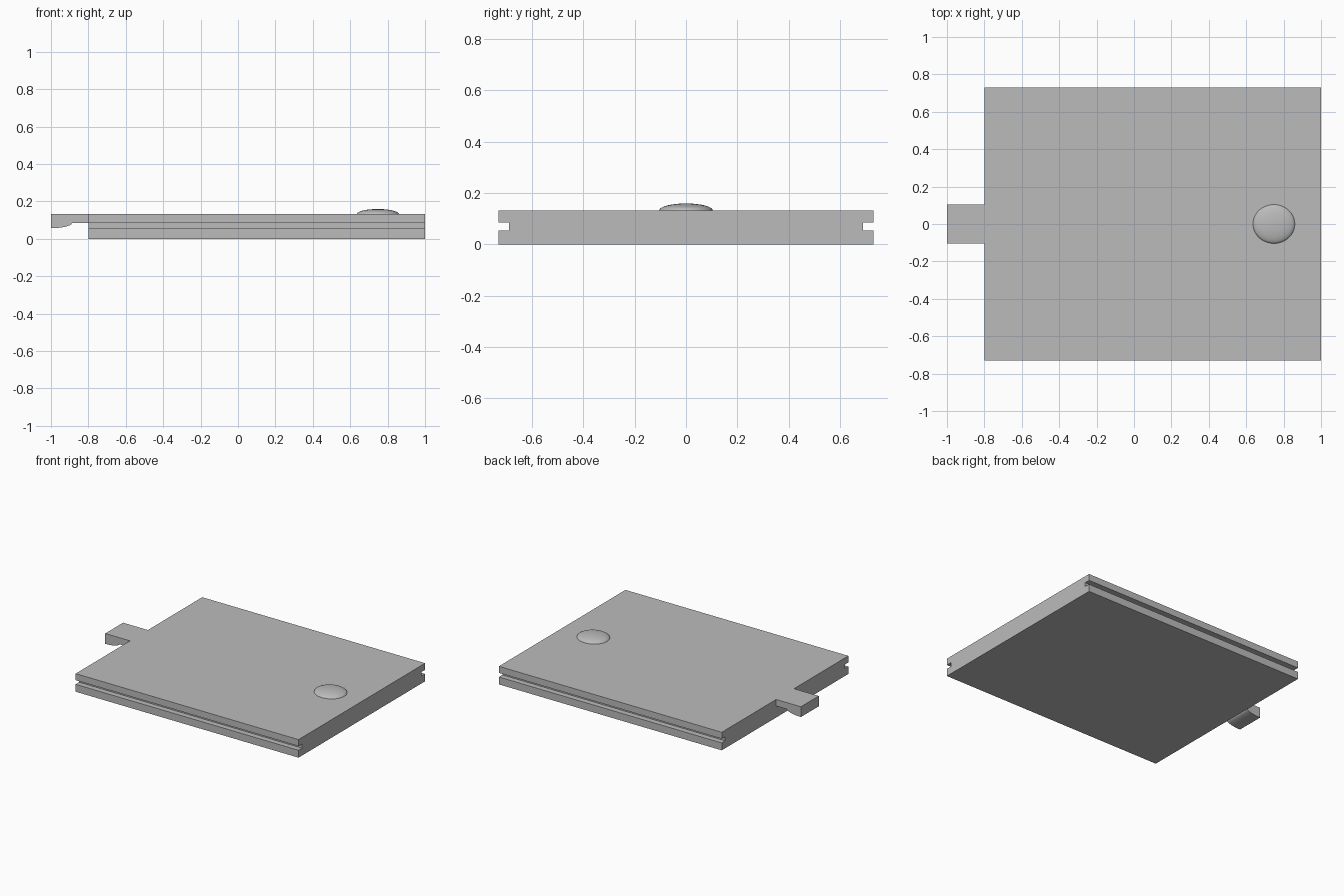
import bpy
import bmesh
import math

cube = bpy.data.objects.get("Cube")
if cube:
    bpy.data.objects.remove(cube, do_unlink=True)

TOP = 0.132          # upper face of the panel
GROOVE_LOW, GROOVE_HIGH = 0.054, 0.084
HALF_DEPTH = 0.73
GROOVE_FLOOR = 0.69
BUMP_RADIUS, BUMP_HEIGHT = 0.112, 0.027

grey = bpy.data.materials.new("plain grey")
grey.use_nodes = True
colour = (0.5, 0.5, 0.5, 1)
grey.diffuse_color = colour
grey.node_tree.nodes["Principled BSDF"].inputs["Base Color"].default_value = colour


def finish(name, bm):
    bmesh.ops.recalc_face_normals(bm, faces=bm.faces)
    mesh = bpy.data.meshes.new(name)
    bm.to_mesh(mesh)
    bm.free()
    mesh.materials.append(grey)
    obj = bpy.data.objects.new(name, mesh)
    bpy.context.collection.objects.link(obj)
    return obj


def extrude_profile(name, points, offset):
    bm = bmesh.new()
    face = bm.faces.new([bm.verts.new(p) for p in points])
    result = bmesh.ops.extrude_face_region(bm, geom=[face], use_keep_orig=True)
    moved = [v for v in result["geom"] if isinstance(v, bmesh.types.BMVert)]
    bmesh.ops.translate(bm, verts=moved, vec=offset)
    return finish(name, bm)


def smooth(obj):
    bpy.ops.object.select_all(action="DESELECT")
    obj.select_set(True)
    bpy.context.view_layer.objects.active = obj
    bpy.ops.object.shade_smooth_by_angle(angle=math.radians(30))


# Panel: one side of the grooved section, mirrored front to back
side = [(HALF_DEPTH, 0), (HALF_DEPTH, GROOVE_LOW), (GROOVE_FLOOR, GROOVE_LOW),
        (GROOVE_FLOOR, GROOVE_HIGH), (HALF_DEPTH, GROOVE_HIGH), (HALF_DEPTH, TOP)]
section = side + [(-y, z) for y, z in reversed(side)]
extrude_profile("grooved_panel", [(-0.8, y, z) for y, z in section], (1.8, 0, 0))

# Latch tab: straight underside ending in a rounded hook
steps = 16
hook = []
for i in range(steps + 1):
    a = math.pi / 2 * i / steps
    hook.append((-1 + BUMP_RADIUS * math.cos(a), GROOVE_HIGH - BUMP_HEIGHT * math.sin(a)))
outline = [(-1, TOP), (-0.8, TOP), (-0.8, GROOVE_HIGH)] + hook
tab = extrude_profile("latch_tab", [(x, -0.103, z) for x, z in outline], (0, 0.206, 0))
smooth(tab)

# Latch bump: flattened half ellipsoid on the upper face
bm = bmesh.new()
bmesh.ops.create_uvsphere(bm, u_segments=48, v_segments=24, radius=1)
bmesh.ops.bisect_plane(bm, geom=bm.verts[:] + bm.edges[:] + bm.faces[:],
                       plane_co=(0, 0, 0), plane_no=(0, 0, 1), clear_inner=True)
bmesh.ops.scale(bm, verts=bm.verts, vec=(BUMP_RADIUS, 0.104, BUMP_HEIGHT))
bmesh.ops.translate(bm, verts=bm.verts, vec=(0.748, 0, TOP))
bump = finish("latch_bump", bm)
for polygon in bump.data.polygons:
    polygon.use_smooth = True
